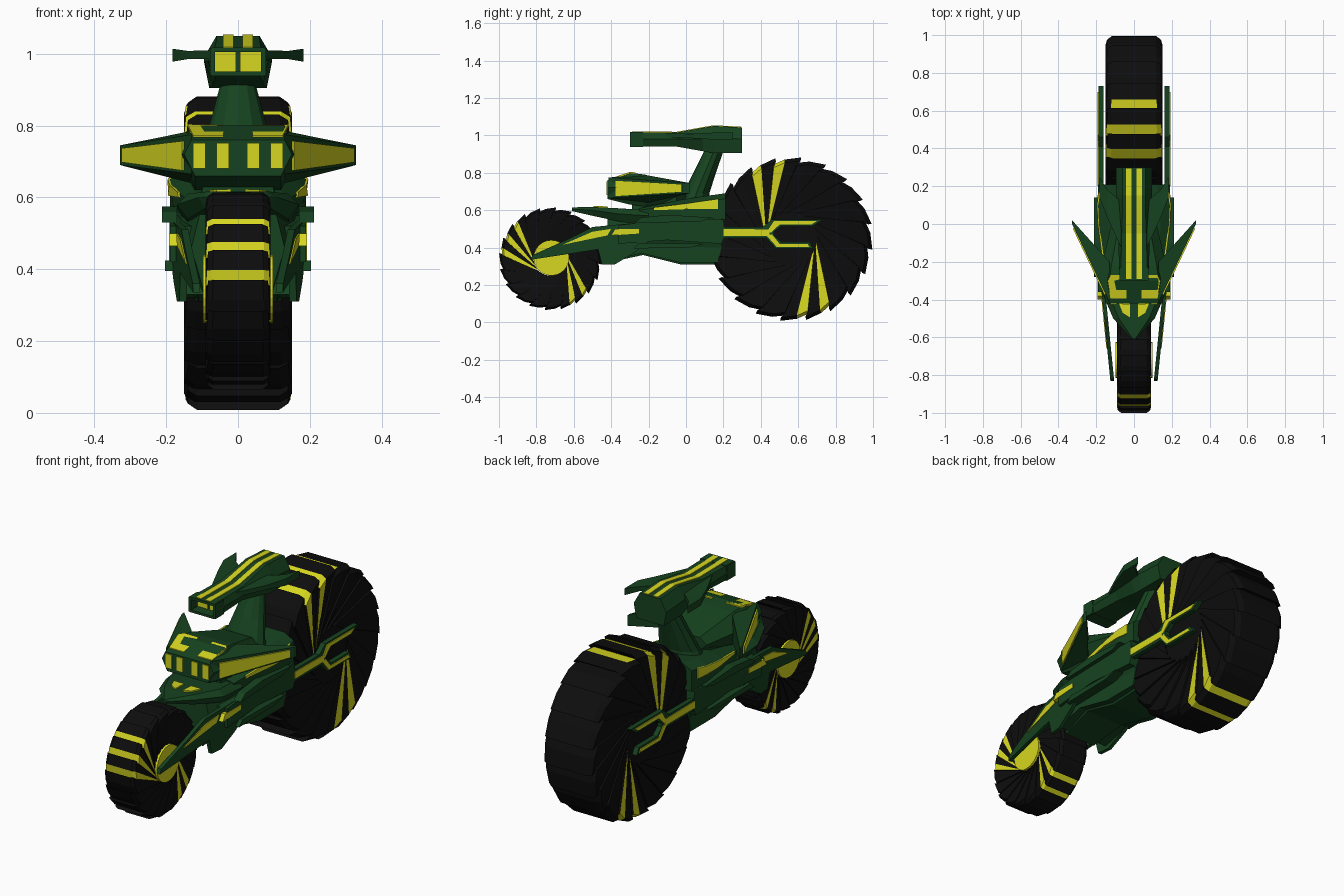
import bpy, bmesh
from math import cos, sin, radians, pi


def material(name, rgb):
    m = bpy.data.materials.new(name)
    m.diffuse_color = (*rgb, 1)
    return m


GREEN = material("green", (0.008, 0.055, 0.014))
YELLOW = material("yellow", (0.68, 0.68, 0.015))
BLACK = material("black", (0.004, 0.004, 0.004))


def finish(name, bm, mats, mirror=False):
    bmesh.ops.recalc_face_normals(bm, faces=bm.faces)
    me = bpy.data.meshes.new(name)
    bm.to_mesh(me)
    bm.free()
    for m in mats:
        me.materials.append(m)
    ob = bpy.data.objects.new(name, me)
    bpy.context.collection.objects.link(ob)
    if mirror:
        ob.modifiers.new("mirror", 'MIRROR').use_mirror_merge = False
    return ob


def skin(bm, rings):
    """Closed skin over equal rings; returns end caps and side quads by ring and edge."""
    vs = [[bm.verts.new(p) for p in r] for r in rings]
    n = len(vs[0])
    caps = [bm.faces.new(vs[0]), bm.faces.new(vs[-1])]
    quads = [[bm.faces.new((a[j], a[(j + 1) % n], b[(j + 1) % n], b[j])) for j in range(n)]
             for a, b in zip(vs, vs[1:])]
    return caps, quads


def loft(name, rings, mat=GREEN, mirror=False):
    bm = bmesh.new()
    skin(bm, rings)
    return finish(name, bm, [mat], mirror)


def hull(name, rows, mat=GREEN):
    """Six-sided body; row = y, then height and half width at top, middle, bottom."""
    return loft(name, [[(wt, y, zt), (wm, y, zm), (wb, y, zb), (-wb, y, zb), (-wm, y, zm), (-wt, y, zt)]
                       for y, zt, wt, zm, wm, zb, wb in rows], mat)


def plate(name, pts, x0, x1, mat=GREEN, slope=0):
    """Side profile extruded in x on both sides; slope flares it toward the back."""
    y0 = pts[0][0]
    return loft(name, [[(x + slope * (y - y0), y, z) for y, z in pts] for x in (x0, x1)], mat, True)


def panel(name, pts, offset, mat=YELLOW):
    """Thin inlay standing on a surface, on both sides."""
    dx, dy, dz = offset
    return loft(name, [[(x + s * dx, y + s * dy, z + s * dz) for x, y, z in pts] for s in (-1, 1)], mat, True)


def wheel(name, cy, cz, R, w, rin, a0, side, tread, n=20):
    """Saw-toothed pinwheel tyre made of two blades per tooth."""
    bm = bmesh.new()
    d = 2 * pi / n
    swirl = radians(50)

    def ring(pts, x, s):
        return [(x * k, cy + r * (s if outer else 1) * cos(a), cz + r * (s if outer else 1) * sin(a))
                for r, a, outer, k in pts]

    for i in range(n):
        a = radians(a0) - i * d
        m, e = a - d / 2, a - d
        first = [(0.93 * R, a, 1, 1), (0.97 * R, m, 1, .97), (rin, m + swirl, 0, .97), (rin, a + swirl, 0, 1)]
        second = [(0.97 * R, m, 1, .97), (R, a - 1.15 * d, 1, .93), (0.93 * R, e, 1, .93),
                  (rin, e + swirl, 0, .93), (rin, m + swirl, 0, .97)]
        for pts in (first, second):
            caps, quads = skin(bm, [ring(pts, x * w, s) for x, s in
                                    ((-1, .96), (-.82, 1), (.82, 1), (1, .96))])
            if pts is first:
                if i in side:
                    for f in caps + [quads[0][0], quads[2][0]]:
                        f.material_index = 1
                if i in tread:
                    quads[1][0].material_index = 1
    return finish(name, bm, [BLACK, YELLOW])


def hub(name, cy, cz, r, w, mat):
    return loft(name, [[(x, cy + r * cos(k * pi / 12), cz + r * sin(k * pi / 12)) for k in range(24)]
                       for x in (-w, w)], mat)


# Wheels and hubs
wheel("rear_wheel", .56, .445, .44, .15, .14, 121.5, {0, 1, 10, 11}, {0, 1, 2, 10, 11})
hub("rear_hub", .56, .445, .145, .142, BLACK)
wheel("front_wheel", -.725, .34, .276, .09, .09, 176.5, {0, 1, 2, 12, 13}, {0, 1, 2, 12, 13})
hub("front_hub", -.72, .345, .095, .098, YELLOW)

# Main body, upper deck and nose
hull("main_body", [(-.42, .58, .10, .46, .13, .32, .09), (-.23, .60, .14, .48, .17, .36, .11),
                   (-.03, .62, .16, .50, .18, .31, .11), (.19, .64, .16, .52, .185, .31, .12)])
hull("upper_deck", [(-.25, .61, .12, .60, .15, .55, .14), (-.03, .655, .14, .63, .185, .56, .18),
                    (.10, .675, .14, .65, .19, .56, .19), (.21, .69, .12, .66, .18, .55, .18)])
hull("nose_fender", [(-.61, .615, .005, .605, .01, .595, .005), (-.5, .617, .08, .60, .11, .57, .09),
                     (-.36, .61, .14, .58, .17, .54, .14), (-.2, .6, .14, .57, .17, .52, .14)])
panel("nose_inlay", [(.02, -.42, .616), (.08, -.42, .616), (.06, -.47, .618), (.02, -.495, .619)], (0, 0, .004))
panel("deck_inlay", [(.162, -.17, .60), (.191, .0, .605), (.194, .10, .605), (.186, .17, .605),
                     (.184, .17, .66), (.192, .10, .65), (.187, .0, .635), (.165, -.17, .615)], (.004, 0, 0))

# Side pods and rails
plate("side_pod", [(-.36, .42), (-.10, .44), (.19, .42), (.21, .47), (.20, .55), (-.10, .55), (-.36, .52)], .13, .19)
plate("upper_rail", [(-.28, .53), (.08, .54), (.14, .56), (-.1, .575), (-.24, .56)], .17, .212)
plate("lower_rail", [(-.28, .395), (.02, .40), (.1, .42), (-.25, .425)], .12, .203)
plate("lower_skirt", [(-.4, .33), (-.24, .37), (-.03, .32), (.17, .32), (.19, .40), (-.36, .41)], .09, .15)

# Front fork
plate("front_fork", [(-.83, .335), (-.47, .39), (-.45, .31), (-.38, .31), (-.28, .37), (-.18, .45), (-.18, .54),
                     (-.50, .51), (-.62, .45), (-.82, .36)], .105, .125, GREEN, .1)
plate("fork_inlay_front", [(-.66, .415), (-.42, .465), (-.40, .50), (-.50, .485)], .14, .146, YELLOW, .1)
plate("fork_inlay_rear", [(-.40, .465), (-.25, .475), (-.25, .50), (-.38, .50)], .16, .192, YELLOW)

# Rear forked arms
plate("rear_arm", [(.15, .45), (.43, .45), (.48, .395), (.68, .395), (.66, .43), (.51, .43), (.47, .465), (.47, .485),
                   (.51, .515), (.68, .515), (.73, .55), (.46, .55), (.41, .51), (.15, .51)], .162, .188)
plate("arm_inlay_bar", [(.2, .463), (.45, .463), (.44, .497), (.2, .5)], .18, .192, YELLOW)
plate("arm_inlay_upper", [(.43, .48), (.455, .48), (.5, .523), (.67, .523), (.70, .542), (.47, .542)], .18, .192, YELLOW)
plate("arm_inlay_lower", [(.43, .465), (.485, .403), (.66, .403), (.65, .42), (.5, .42), (.46, .47)], .18, .192, YELLOW)

# Front cowl with swept wings
hull("cowl_mount", [(-.29, .66, .09, .62, .10, .57, .11), (-.05, .68, .10, .62, .11, .57, .12)])
hull("cowl", [(-.42, .76, .13, .72, .15, .66, .12), (-.30, .80, .13, .72, .17, .63, .12),
              (-.22, .79, .12, .71, .17, .62, .12), (0, .73, .08, .70, .12, .66, .08)])
loft("cowl_wing", [[(.13, -.415, .775), (.13, -.415, .665), (.13, -.20, .64), (.13, -.20, .785)],
                   [(.328, .0, .745), (.328, .0, .69), (.328, .02, .69), (.328, .02, .745)]], GREEN, True)
panel("wing_inlay", [(.15, -.373, .757), (.15, -.373, .675), (.318, -.021, .698), (.318, -.021, .737)], (.006, -.003, 0))
for k, x in enumerate((.025, .09)):
    panel(f"cowl_front_inlay_{k + 1}", [(x, -.421, .68), (x + .035, -.421, .68), (x + .035, -.421, .752),
                                        (x, -.421, .752)], (0, .004, 0))
panel("cowl_top_inlay", [(.04, -.395, .769), (.125, -.395, .769), (.14, -.30, .80), (.125, -.27, .798),
                         (.04, -.27, .798)], (0, 0, .004))

# Leaning neck that carries the upper pod
loft("neck", [[(hx * cos(k * pi / 6), y + hy * sin(k * pi / 6), z) for k in range(12)]
              for z, y, hx, hy in ((.64, .045, .13, .085), (.69, .055, .11, .07), (.80, .10, .08, .06),
                                   (.93, .155, .045, .05))])

# Upper pod with recessed front, stripes and fins
hull("upper_pod", [(-.24, 1.015, .07, .98, .078, .94, .07), (-.05, 1.015, .065, .98, .085, .94, .06),
                   (.09, 1.04, .06, .98, .095, .915, .07), (.15, 1.05, .06, .99, .095, .905, .08),
                   (.30, 1.042, .06, .98, .095, .905, .08)])
for nm, za, zb in (("top", 1.005, 1.018), ("bottom", .938, .95)):
    plate(f"pod_mouth_{nm}", [(-.30, za), (-.23, za), (-.23, zb), (-.30, zb)], 0, .072)
plate("pod_mouth_side", [(-.30, .94), (-.23, .94), (-.23, 1.016), (-.30, 1.016)], .064, .078)
panel("pod_mouth_inlay", [(.006, -.242, .95), (.064, -.242, .95), (.064, -.242, 1.005), (.006, -.242, 1.005)], (0, .004, 0))
top = [(-.29, 1.018), (-.05, 1.016), (.09, 1.041), (.15, 1.051), (.295, 1.043)]
loft("pod_stripe", [[(.012, y, z - .004), (.042, y, z - .004), (.042, y, z + .003), (.012, y, z + .003)]
                    for y, z in top], YELLOW, True)
loft("pod_fin", [[(.07, -.12, .985), (.07, .12, .985), (.07, .12, 1.01), (.07, -.12, 1.01)],
                 [(.14, .03, .985), (.14, .18, .985), (.14, .18, 1.008), (.14, .03, 1.008)],
                 [(.183, .14, .978), (.183, .25, .978), (.183, .25, 1.014), (.183, .14, 1.014)]], GREEN, True)
